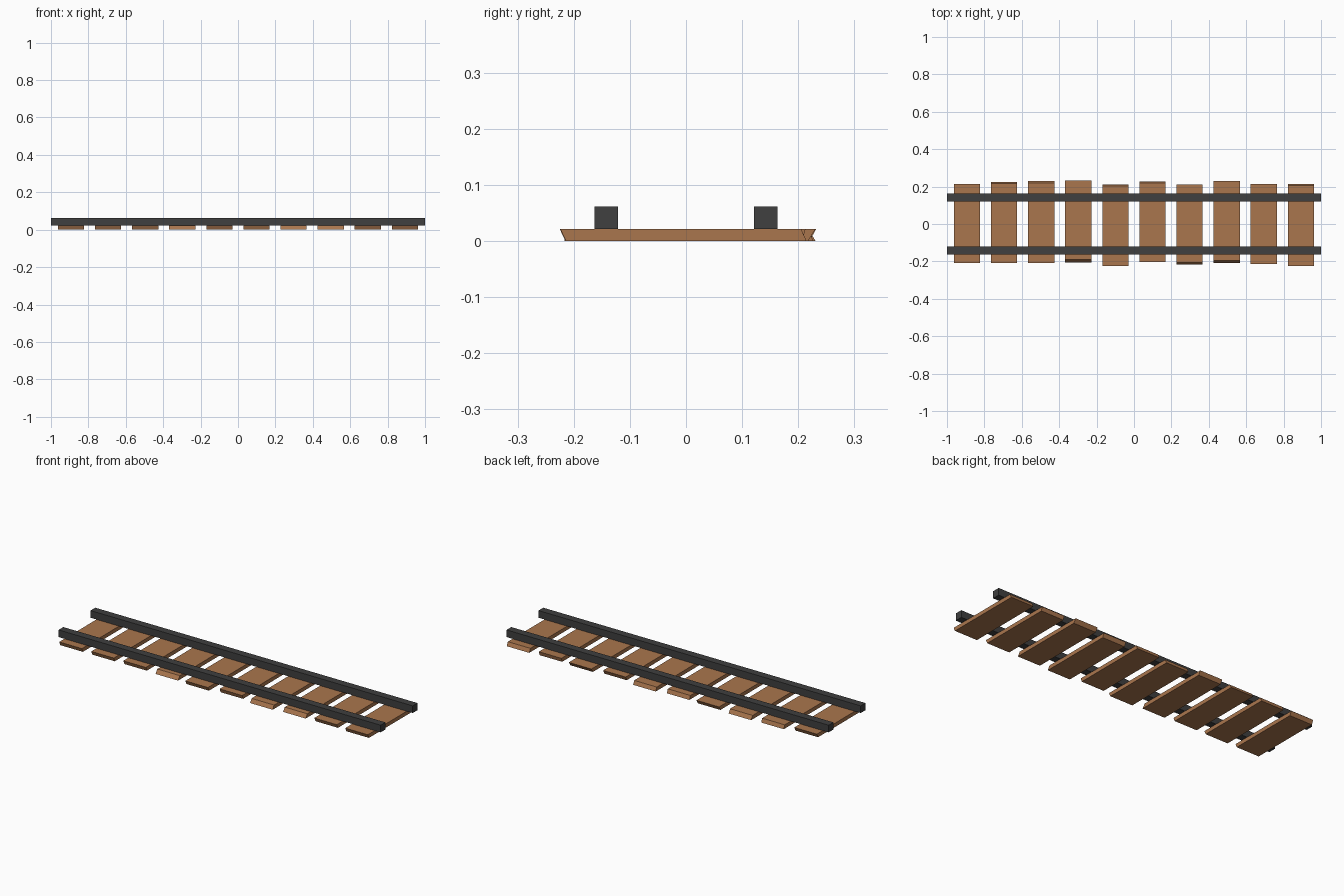
import bpy

if "Cube" in bpy.data.objects:
    bpy.data.objects.remove(bpy.data.objects["Cube"])

def material(name, rgb):
    m = bpy.data.materials.new(name)
    m.diffuse_color = (*rgb, 1)
    m.use_nodes = True
    m.node_tree.nodes["Principled BSDF"].inputs["Base Color"].default_value = m.diffuse_color
    return m

wood = material("wood", (0.40, 0.18, 0.075))
steel = material("steel", (0.05, 0.05, 0.05))

def block(name, x0, x1, z0, z1, front, back, mat):
    """Box whose end faces may slant; front/back = (y at top, y at bottom)."""
    v = [(x, y, z) for x in (x0, x1)
         for y, z in ((front[1], z0), (back[1], z0), (back[0], z1), (front[0], z1))]
    f = [(0, 3, 2, 1), (4, 5, 6, 7), (0, 1, 5, 4), (1, 2, 6, 5), (2, 3, 7, 6), (3, 0, 4, 7)]
    me = bpy.data.meshes.new(name)
    me.from_pydata(v, [], f)
    me.flip_normals()
    me.materials.append(mat)
    ob = bpy.data.objects.new(name, me)
    bpy.context.collection.objects.link(ob)
    import bmesh
    bm = bmesh.new()
    bm.from_mesh(me)
    bmesh.ops.recalc_face_normals(bm, faces=bm.faces)
    bm.to_mesh(me)
    bm.free()

# rails
for side, y in (("front", -0.142), ("back", 0.142)):
    block(side + "_rail", -1, 1, 0.0215, 0.0615, (y - 0.021,) * 2, (y + 0.021,) * 2, steel)

# rough-cut sleepers: front top, front bottom, back top, back bottom
ends = [(-.209, -.200, .215, .204), (-.209, -.200, .217, .225),
        (-.208, -.199, .218, .231), (-.190, -.206, .232, .220),
        (-.225, -.215, .203, .212), (-.204, -.196, .218, .227),
        (-.205, -.217, .210, .200), (-.194, -.208, .231, .217),
        (-.215, -.205, .213, .207), (-.224, -.214, .205, .215)]
for i, (ft, fb, bt, bb) in enumerate(ends):
    x = -0.893 + i * 0.1984
    block(f"sleeper_{i + 1}", x - 0.07, x + 0.07, 0, 0.0215, (ft, fb), (bt, bb), wood)
